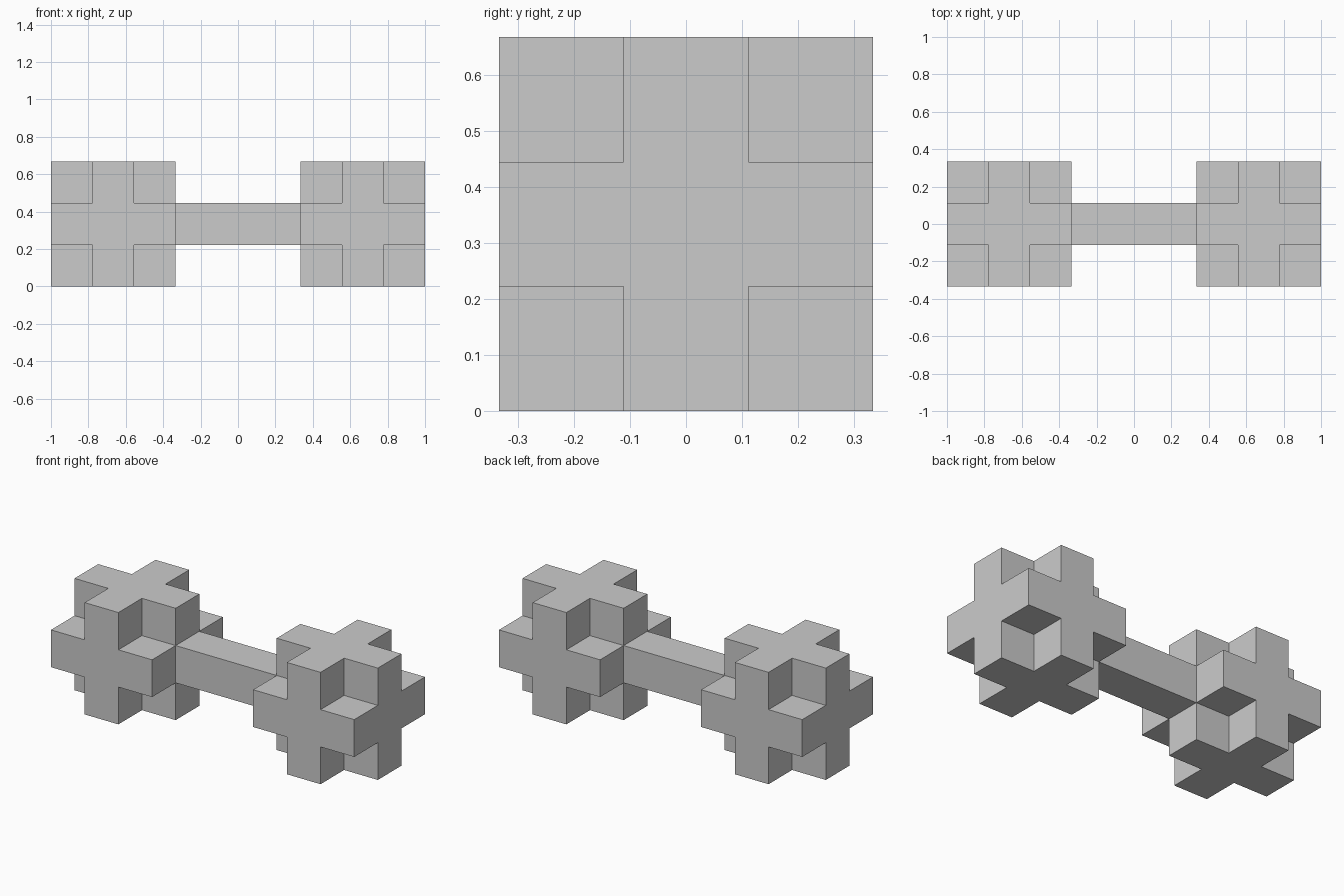
import bpy, bmesh
from itertools import product
from mathutils import Vector

if "Cube" in bpy.data.objects:
    bpy.data.objects.remove(bpy.data.objects["Cube"])

S = 2 / 9  # the model sits on a 9 x 3 x 3 lattice of cubes


def weight_cells(first):
    # 3 x 3 x 3 block without its eight corner cubes
    return {(first + i, j, k) for i, j, k in product(range(3), repeat=3)
            if 1 in (i, j, k)}


parts = {
    "left_weight": weight_cells(0),
    "handle_bar": {(i, 1, 1) for i in range(3, 6)},
    "right_weight": weight_cells(6),
}
filled = set().union(*parts.values())


def build(name, cells):
    # Keep only cube faces that are exposed to the outside
    bm = bmesh.new()
    for cell in sorted(cells):
        centre = Vector(((cell[0] - 4) * S, (cell[1] - 1) * S, (cell[2] + 0.5) * S))
        for axis, sign in product(range(3), (-1, 1)):
            step = [0, 0, 0]
            step[axis] = sign
            if tuple(c + d for c, d in zip(cell, step)) in filled:
                continue
            n = Vector(step)
            u = Vector((n.y, n.z, n.x))
            v = n.cross(u)
            bm.faces.new([bm.verts.new(centre + (n + u * a + v * b) * S / 2)
                          for a, b in ((-1, -1), (1, -1), (1, 1), (-1, 1))])
    # Weld, then merge flat neighbours into single faces
    bmesh.ops.remove_doubles(bm, verts=bm.verts, dist=1e-4)
    bmesh.ops.dissolve_limit(bm, angle_limit=0.01, verts=bm.verts, edges=bm.edges)
    mesh = bpy.data.meshes.new(name)
    bm.to_mesh(mesh)
    bm.free()
    bpy.context.collection.objects.link(bpy.data.objects.new(name, mesh))


for part_name, part_cells in parts.items():
    build(part_name, part_cells)
